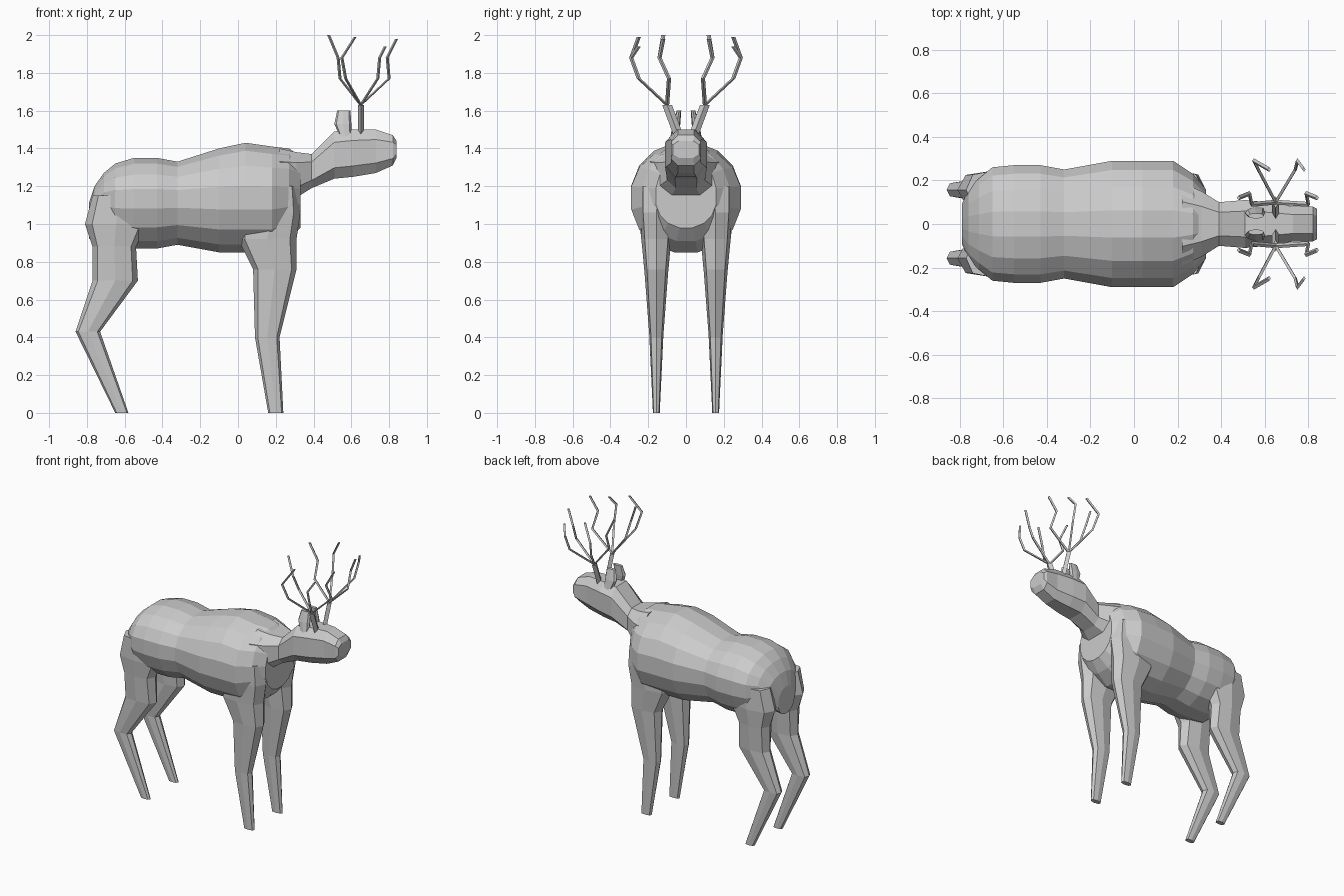
import bpy, bmesh
from math import sin, cos, pi, copysign

if "Cube" in bpy.data.objects:
    bpy.data.objects.remove(bpy.data.objects["Cube"], do_unlink=True)

shade = 0.6
grey = bpy.data.materials.new("light_grey")
grey.use_nodes = True
grey.diffuse_color = (shade, shade, shade, 1)
principled = grey.node_tree.nodes["Principled BSDF"]
principled.inputs["Base Color"].default_value = grey.diffuse_color


def loft(name, rings):
    """Skin a list of equal rings of points and cap both ends."""
    bm = bmesh.new()
    loops = [[bm.verts.new(point) for point in ring] for ring in rings]
    count = len(loops[0])
    for lower, upper in zip(loops, loops[1:]):
        for i in range(count):
            j = (i + 1) % count
            bm.faces.new((lower[i], lower[j], upper[j], upper[i]))
    bm.faces.new(loops[0])
    bm.faces.new(loops[-1])
    bmesh.ops.recalc_face_normals(bm, faces=bm.faces)
    mesh = bpy.data.meshes.new(name)
    bm.to_mesh(mesh)
    bm.free()
    mesh.materials.append(grey)
    obj = bpy.data.objects.new(name, mesh)
    bpy.context.collection.objects.link(obj)


def power(value, exponent):
    """Signed power, used to square off round sections."""
    return copysign(abs(value) ** exponent, value)


def upright_ring(x, top, middle, bottom, half_width, sides, roundness):
    """Cross-section facing along x, widest at the middle height."""
    points = []
    reach = cos(pi / sides)
    for i in range(sides):
        angle = 2 * pi * (i + 0.5) / sides
        across = power(cos(angle) / reach, roundness)
        rise = power(sin(angle) / reach, roundness)
        height = top - middle if rise > 0 else middle - bottom
        points.append((x, half_width * across, middle + rise * height))
    return points


def flat_ring(centre, half_x, half_y, side, sides=8, roundness=0.75):
    """Horizontal cross-section around a centre, mirrored by side."""
    x, y, z = centre
    points = []
    for i in range(sides):
        angle = 2 * pi * i / sides
        along = half_x * power(cos(angle), roundness)
        across = half_y * power(sin(angle), roundness)
        points.append((x + along, side * (y + across), z))
    return points


# Torso: x, top height, half width; the belly hangs as deep as it is wide
torso = []
for x, top, half_width in [
        (-.79, 1.11, .09), (-.76, 1.2, .16), (-.71, 1.27, .21),
        (-.65, 1.32, .26), (-.55, 1.35, .27), (-.43, 1.35, .27),
        (-.32, 1.33, .25), (-.1, 1.4, .29), (.04, 1.43, .29),
        (.18, 1.41, .29), (.27, 1.4, .23), (.33, 1.36, .16)]:
    middle = min(1.14, top - 0.1)
    torso.append(upright_ring(x, top, middle, middle - half_width, half_width,
                              sides=16, roundness=0.95))
loft("torso", torso)

# Neck and head: x, top height, bottom height, half width
head = []
for x, top, bottom, half_width in [
        (.22, 1.4, 1.1, .19), (.31, 1.38, 1.14, .15), (.39, 1.37, 1.19, .1),
        (.51, 1.49, 1.24, .11), (.61, 1.5, 1.25, .1), (.73, 1.5, 1.27, .08),
        (.82, 1.47, 1.31, .08), (.84, 1.44, 1.35, .07)]:
    middle = (top + bottom) / 2
    head.append(upright_ring(x, top, middle, bottom, half_width,
                             sides=8, roundness=0.7))
loft("neck_and_head", head)

# Legs: height, rear x, front x; they thicken sideways with height
front_leg = [(0, .16, .24), (.4, .09, .22), (.76, .08, .31),
             (.92, 0, .31), (1.06, .02, .33), (1.2, .1, .31)]
hind_leg = [(0, -.65, -.58), (.43, -.86, -.73), (.7, -.77, -.53),
            (.88, -.77, -.54), (1, -.81, -.48), (1.15, -.77, -.5)]


def leg(name, outline, side):
    rings = []
    for z, rear, front in outline:
        half_y = min(0.09, 0.018 + 0.03 * z + 0.04 * z * z)
        centre = ((rear + front) / 2, 0.157, z)
        rings.append(flat_ring(centre, (front - rear) / 2, half_y, side))
    loft(name, rings)


def rod(name, path, half_x, half_y, side):
    loft(name, [flat_ring(point, half_x, half_y, side, sides=4) for point in path])


# Antler tines: x at knee, elbow and tip, then tip height
fork = (.65, .1, 1.63)
inner_y, outer_y = (.09, .14, .12), (.25, .29, .25)
tines = {
    "inner_back_tine": (inner_y, (.54, .53, .48), 2),
    "inner_front_tine": (inner_y, (.8, .79, .84), 1.98),
    "outer_back_tine": (outer_y, (.57, .55, .62), 1.99),
    "outer_front_tine": (outer_y, (.74, .75, .78), 1.94),
}

for side, label in ((1, "left_"), (-1, "right_")):
    leg(label + "front_leg", front_leg, side)
    leg(label + "hind_leg", hind_leg, side)

    # Ear leans inward and narrows to a blunt tip
    ear = [((.57, .06, 1.46), .03, .023), ((.555, .05, 1.53), .045, .02),
           ((.56, .037, 1.6), .035, .012)]
    loft(label + "ear", [flat_ring(*ring, side) for ring in ear])

    # Antler stem, then the four tines from its fork
    rod(label + "antler_stem", [(.65, .04, 1.47), fork], .016, .026, side)
    for name, (tine_y, tine_x, tip) in tines.items():
        path = [fork] + list(zip(tine_x, tine_y, (1.77, 1.88, tip)))
        rod(label + name, path, .008, .011, side)
